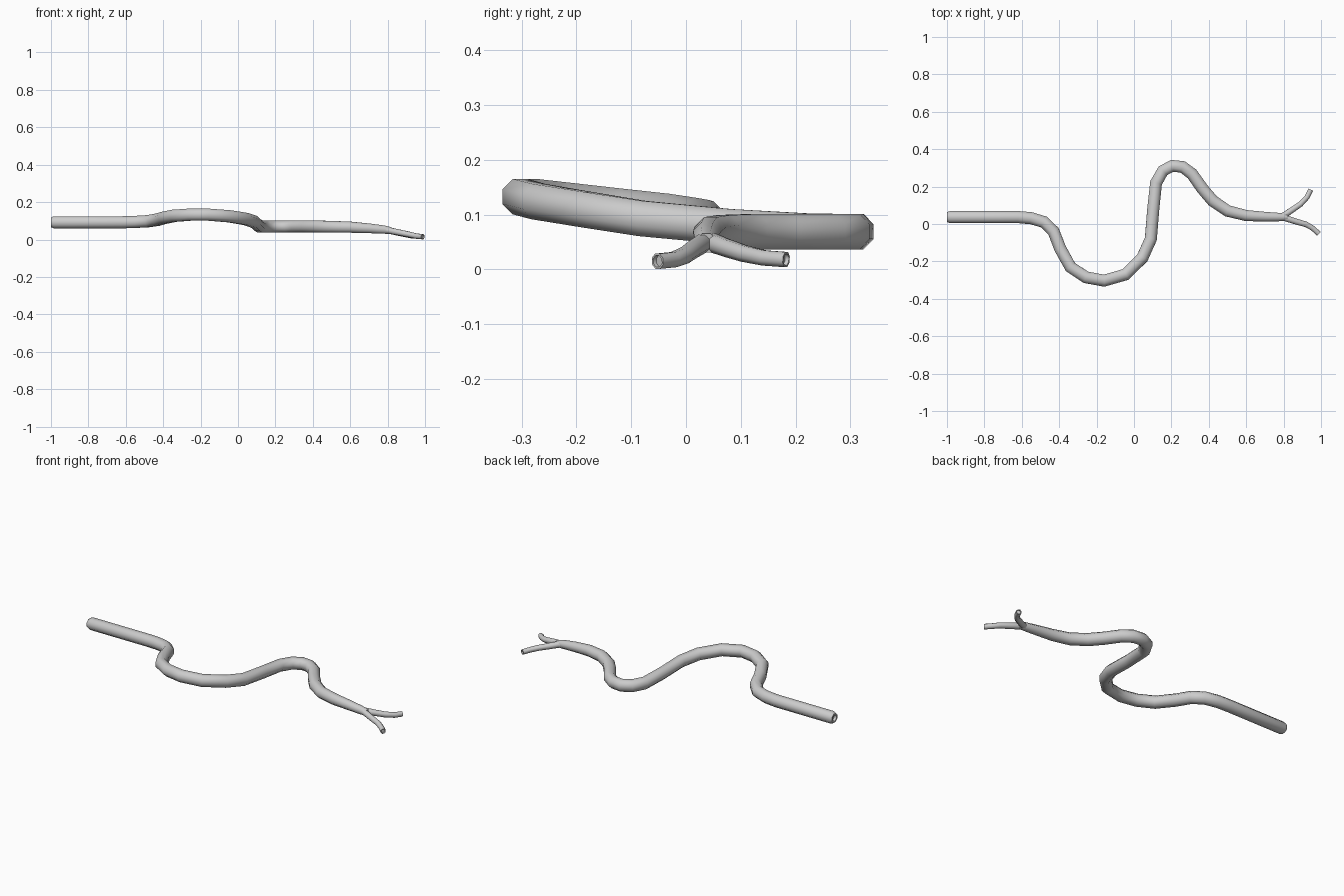
import bpy, math
from mathutils import Vector

if "Cube" in bpy.data.objects:
    bpy.data.objects.remove(bpy.data.objects["Cube"])

SIDES = 8


def tube(name, path, recess_start=False, recess_end=False):
    """Eight-sided tube along (x, y, z, radius) points, with optional recessed ends."""
    pts = [Vector(p[:3]) for p in path]
    rad = [p[3] for p in path]
    n = len(pts)
    rings = []

    def ring(c, t, r):
        side = t.cross(Vector((0, 0, 1))).normalized()
        up = side.cross(t).normalized()
        return [c + r * (math.cos(a) * side + math.sin(a) * up)
                for a in (2 * math.pi * (k + 0.5) / SIDES for k in range(SIDES))]

    for i in range(n):
        d1 = (pts[i] - pts[max(i - 1, 0)]).normalized()
        d2 = (pts[min(i + 1, n - 1)] - pts[i]).normalized()
        t = (d1 + d2).normalized()
        rings.append(ring(pts[i], t, rad[i]))
    t0 = (pts[1] - pts[0]).normalized()
    t1 = (pts[-1] - pts[-2]).normalized()
    if recess_start:
        r = rad[0]
        rings.insert(0, ring(pts[0], t0, r * 0.65))
        rings.insert(0, ring(pts[0] + t0 * r * 0.5, t0, r * 0.55))
    if recess_end:
        r = rad[-1]
        rings.append(ring(pts[-1], t1, r * 0.75))
        rings.append(ring(pts[-1] - t1 * r * 0.5, t1, r * 0.7))
    verts = [v for rg in rings for v in rg]
    faces = []
    for i in range(len(rings) - 1):
        for k in range(SIDES):
            a, b = i * SIDES + k, i * SIDES + (k + 1) % SIDES
            faces.append((a, a + SIDES, b + SIDES, b))
    last = (len(rings) - 1) * SIDES
    faces.append(tuple(range(SIDES)))
    faces.append(tuple(last + k for k in reversed(range(SIDES))))
    me = bpy.data.meshes.new(name)
    me.from_pydata(verts, [], faces)
    ob = bpy.data.objects.new(name, me)
    bpy.context.collection.objects.link(ob)
    bpy.context.view_layer.objects.active = ob
    ob.select_set(True)
    bpy.ops.object.shade_smooth_by_angle(angle=math.radians(50))
    ob.select_set(False)
    return ob


R = 0.035
# Winding main stem, tapering at the fork
stem = [
    (-1.0, .037, .092, .028), (-.985, .037, .092, R), (-.62, .037, .092, R),
    (-.55, .031, .094, R), (-.48, .01, .098, R), (-.43, -.04, .106, R),
    (-.395, -.13, .116, R), (-.34, -.23, .127, R), (-.257, -.285, .133, R),
    (-.16, -.303, .133, R), (-.045, -.27, .124, R), (.045, -.18, .109, R),
    (.09, -.08, .093, R), (.103, .08, .078, R), (.118, .22, .07, R),
    (.155, .285, .069, R), (.205, .311, .069, R), (.26, .305, .069, R),
    (.31, .268, .069, R), (.365, .19, .069, R), (.42, .125, .069, R),
    (.50, .07, .068, .034), (.60, .045, .066, .032), (.70, .039, .06, .028),
    (.78, .037, .053, .024), (.82, .037, .048, .019)]
tube("stem", stem, recess_start=True)

# Two forked tips
tube("fork_upper", [
    (.76, .035, .054, .018), (.80, .045, .05, .018), (.845, .075, .039, .017),
    (.89, .106, .029, .016), (.925, .143, .021, .015), (.945, .183, .018, .015)],
    recess_end=True)
tube("fork_lower", [
    (.76, .037, .054, .018), (.81, .031, .048, .018), (.87, .012, .036, .017),
    (.92, -.002, .026, .016), (.955, -.022, .018, .015), (.988, -.052, .015, .015)],
    recess_end=True)
